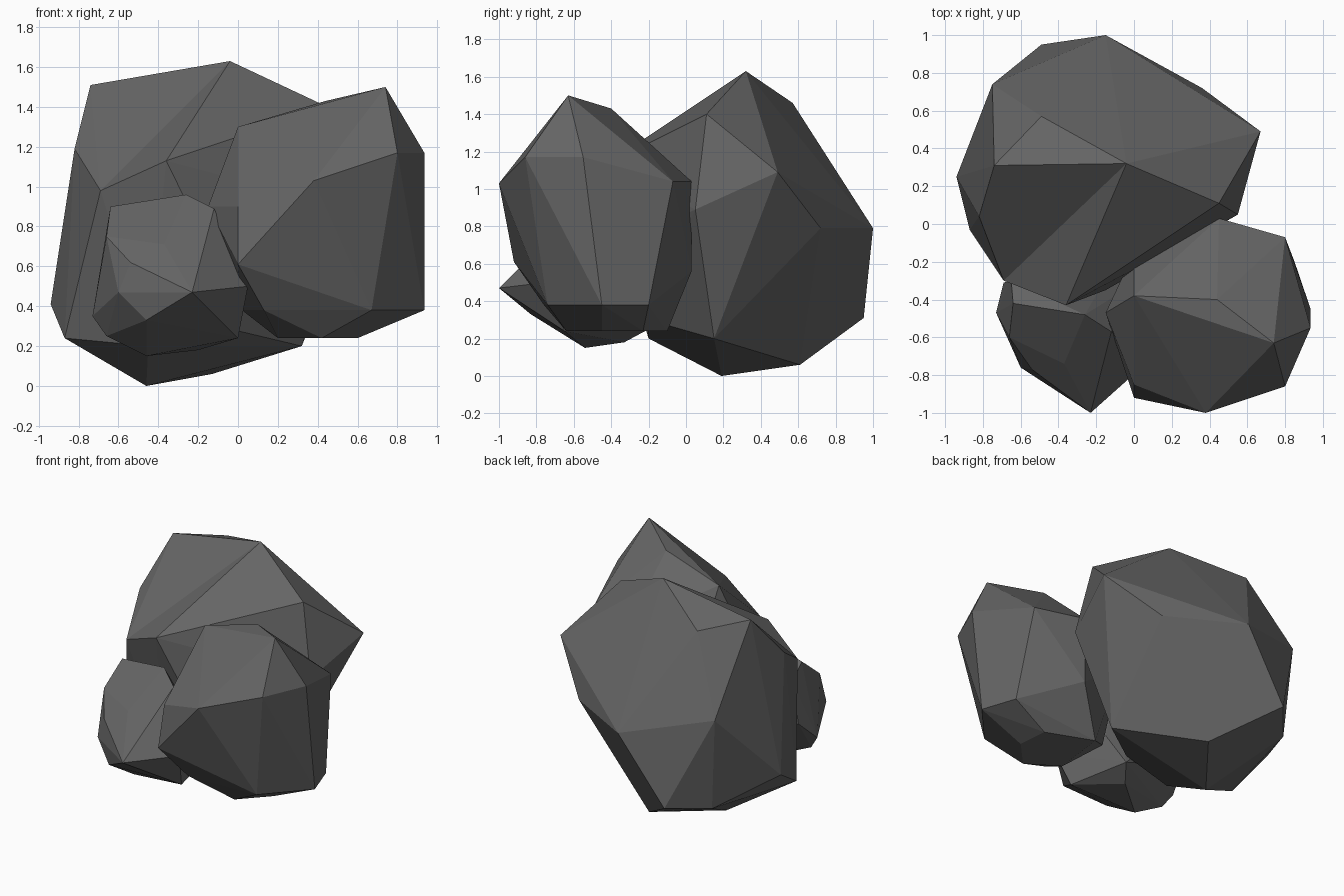
import bpy, bmesh, math
from mathutils import Vector

# One dark stone colour for all rocks
stone = bpy.data.materials.new("dark_grey_stone")
stone.diffuse_color = (0.13, 0.13, 0.13, 1)


def rock(name, corners, crease=None):
    """Flat-faced boulder: convex hull of a few corners.
    crease = two corners whose joining edge is turned into a shallow valley."""
    bm = bmesh.new()
    for c in corners:
        bm.verts.new(c)
    bmesh.ops.convex_hull(bm, input=bm.verts[:])
    loose = [v for v in bm.verts if not v.link_faces]
    bmesh.ops.delete(bm, geom=loose, context='VERTS')
    if crease:
        ends = [min(bm.verts, key=lambda v: (v.co - Vector(c)).length) for c in crease]
        edge = bm.edges.get(ends)
        if edge:
            bmesh.ops.rotate_edges(bm, edges=[edge])
    bmesh.ops.dissolve_limit(bm, angle_limit=math.radians(3),
                             verts=bm.verts[:], edges=bm.edges[:])
    bmesh.ops.recalc_face_normals(bm, faces=bm.faces[:])
    me = bpy.data.meshes.new(name)
    bm.to_mesh(me)
    bm.free()
    me.materials.append(stone)
    ob = bpy.data.objects.new(name, me)
    bpy.context.collection.objects.link(ob)
    return ob


# Tall boulder at the back left
rock("large_back_boulder", [
    (-.04, .32, 1.63), (-.74, .31, 1.51), (-.49, .57, 1.46), (.45, .11, 1.40),
    (-.82, .04, 1.19), (-.36, -.43, 1.13), (-.69, -.30, .98),
    (.67, .49, 1.09), (.55, .05, .89), (.36, .72, .79), (-.15, 1.0, .79),
    (-.75, .74, .94), (-.49, .95, .31), (-.70, .70, .27), (-.94, .25, .41),
    (-.87, -.03, .24), (-.77, -.18, .63), (-.13, .61, .06), (-.46, .19, 0),
    (.32, .15, .20), (-.15, -.35, .70), (-.10, -.20, .30), (-.45, -.2, .2)],
    crease=[(-.74, .31, 1.51), (-.36, -.43, 1.13)])

# Blocky boulder at the front right
rock("right_boulder", [
    (.74, -.63, 1.50), (.44, -.40, 1.43), (0, -.38, 1.30), (.80, -.86, 1.17),
    (.935, -.55, 1.17), (.80, -.07, 1.04), (.45, .03, 1.04), (.38, -1.0, 1.03),
    (0, -.85, .90), (0, -.92, .61), (-.15, -.47, .90), (.935, -.45, .38),
    (.67, -.74, .38), (.13, -.76, .38), (.85, -.20, .38), (.45, .03, .56),
    (.42, -.64, .24), (.60, -.45, .24), (.58, -.23, .24), (.20, -.50, .24),
    (.25, -.10, .24), (0, -.15, .9), (.02, -.3, .38)])

# Small boulder at the front left
rock("small_front_boulder", [
    (-.64, -.42, .90), (-.26, -.48, .96), (-.12, -.57, .89), (-.08, -.60, .72),
    (-.66, -.60, .75), (-.37, -.74, .71), (-.23, -1.0, .47), (.05, -.75, .50),
    (0, -.65, .24), (-.46, -.83, .33), (-.60, -.76, .47), (-.54, -.77, .62),
    (-.73, -.47, .35), (-.66, -.50, .25), (-.69, -.31, .50), (-.65, -.30, .80),
    (-.46, -.54, .15), (-.20, -.33, .18), (-.10, -.20, .25), (-.05, -.35, .50)])
